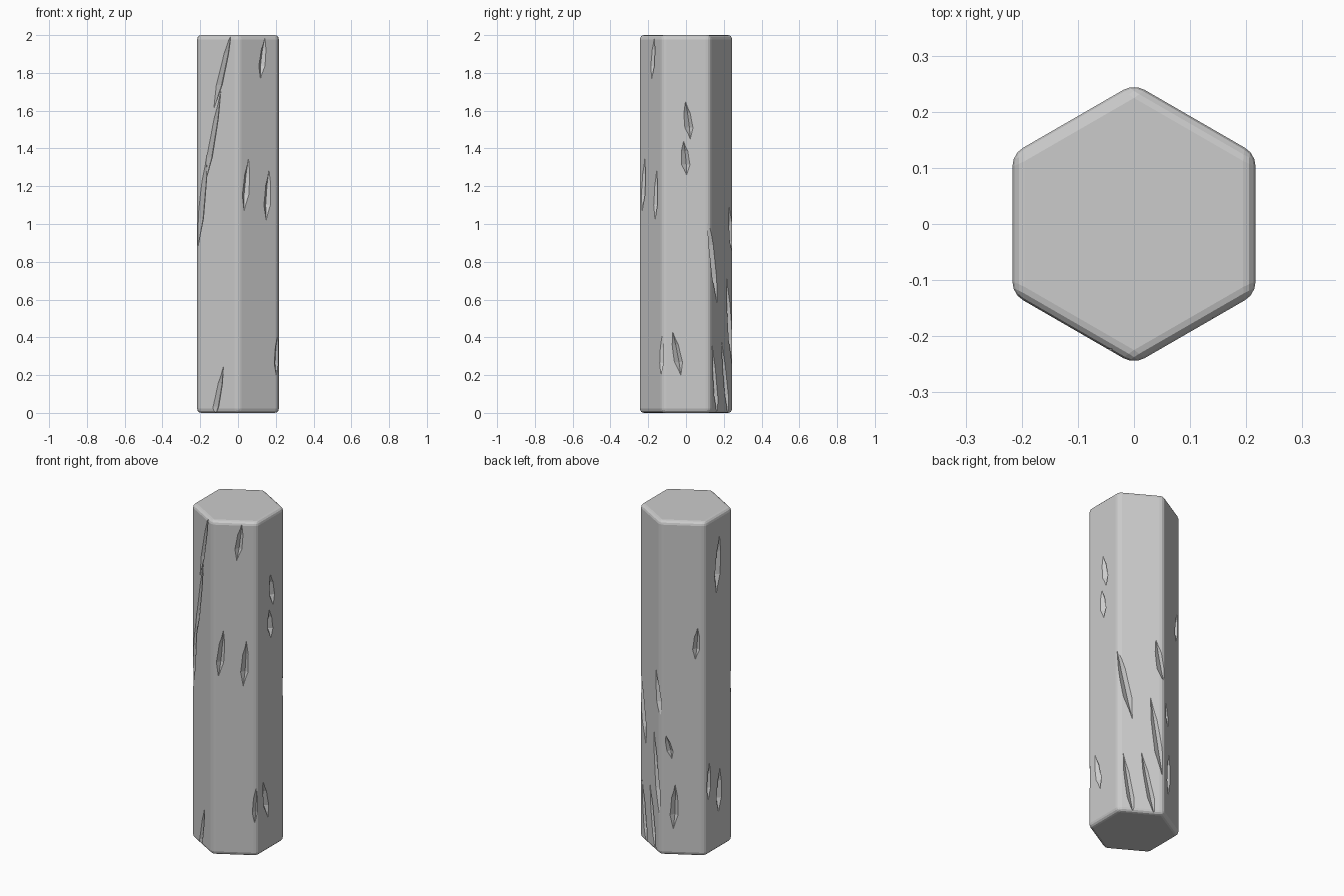
import bpy, bmesh, math
from mathutils import Vector

if "Cube" in bpy.data.objects:
    bpy.data.objects.remove(bpy.data.objects["Cube"])

R, H = 0.25, 2.0            # corner radius and height
AP = R * math.cos(math.pi / 6)   # centre to flat side


def add_object(name, bm):
    bmesh.ops.recalc_face_normals(bm, faces=bm.faces)
    me = bpy.data.meshes.new(name)
    bm.to_mesh(me)
    bm.free()
    ob = bpy.data.objects.new(name, me)
    bpy.context.collection.objects.link(ob)
    return ob


# Hexagonal column with softened edges
bm = bmesh.new()
ring = [bm.verts.new((R * math.cos(math.radians(30 + 60 * i)),
                      R * math.sin(math.radians(30 + 60 * i)), 0)) for i in range(6)]
base = bm.faces.new(ring)
ext = bmesh.ops.extrude_face_region(bm, geom=[base])
bmesh.ops.translate(bm, vec=(0, 0, H),
                    verts=[v for v in ext["geom"] if isinstance(v, bmesh.types.BMVert)])
bmesh.ops.recalc_face_normals(bm, faces=bm.faces)
bmesh.ops.bevel(bm, geom=bm.edges[:], offset=0.022, segments=3, profile=0.5,
                affect='EDGES', clamp_overlap=True)
column = add_object("hexagonal_column", bm)

# Gouges: face angle, (position across face 0-1, height) top and bottom, width
GOUGES = [
    (240, .84, 2.03, .40, 1.61, .04), (240, .58, 1.71, .17, 1.20, .038),
    (240, .24, 1.38, .00, 0.88, .035), (240, .64, .25, .37, -.06, .038),
    (300, .65, 1.99, .54, 1.77, .042), (300, .25, 1.35, .14, 1.07, .044),
    (300, .75, 1.29, .68, 1.02, .044), (300, .97, .41, .93, .20, .032),
    (0, .48, 1.65, .58, 1.45, .048), (0, .44, 1.44, .50, 1.26, .05),
    (0, .21, .43, .38, .20, .048), (60, -.04, 1.02, .30, .58, .045),
    (60, .70, .73, .97, .24, .045), (60, .10, .36, .33, -.03, .042),
    (60, .50, .38, .80, -.03, .042), (60, .82, 1.09, 1.0, .83, .045),
    (120, .13, .72, .26, .58, .036), (120, .33, .43, .29, .16, .048),
    (120, .82, 1.37, .77, 1.18, .042), (180, .52, 1.88, .40, 1.54, .056),
    (180, .14, .55, .10, .33, .04), (180, .53, .48, .48, .22, .052),
]


def add_gouge(bm, ang, t0, z0, t1, z1, w):
    a = math.radians(ang)
    n = Vector((math.cos(a), math.sin(a), 0))
    s = Vector((-math.sin(a), math.cos(a), 0))

    def depth(t):       # surface falls away near the corner bevels
        return AP - max(0, abs(t - .5) - .42) * 0.08

    p0 = n * depth(t0) + s * (t0 - .5) * R + Vector((0, 0, z0))
    p1 = n * depth(t1) + s * (t1 - .5) * R + Vector((0, 0, z1))
    # tapered V-shaped sections: fraction along, width factor, depth
    rings = []
    for f, k, d in ((-.03, .3, -.002), (.3, .85, .016), (.7, 1, .02), (1.02, .4, -.001)):
        c = p0.lerp(p1, f)
        h = w * k / 2
        rings.append([bm.verts.new(c - s * h * 1.8 + n * .02),
                      bm.verts.new(c + s * h * .25 - n * d),
                      bm.verts.new(c + s * h * 1.8 + n * .02)])
    for u, v in zip(rings, rings[1:]):
        for i in range(3):
            j = (i + 1) % 3
            bm.faces.new((u[i], u[j], v[j], v[i]))
    bm.faces.new(rings[0])
    bm.faces.new(rings[-1][::-1])
    bmesh.ops.triangulate(bm, faces=bm.faces[:])


# Carve every gouge into the column
bpy.context.view_layer.objects.active = column
for i, g in enumerate(GOUGES):
    bm = bmesh.new()
    add_gouge(bm, *g)
    cutter = add_object("gouge_cutter", bm)
    cutter.hide_render = True
    mod = column.modifiers.new("gouge", 'BOOLEAN')
    mod.operation, mod.solver, mod.object = 'DIFFERENCE', 'EXACT', cutter
    bpy.ops.object.modifier_apply(modifier=mod.name)
    bpy.data.objects.remove(cutter)
